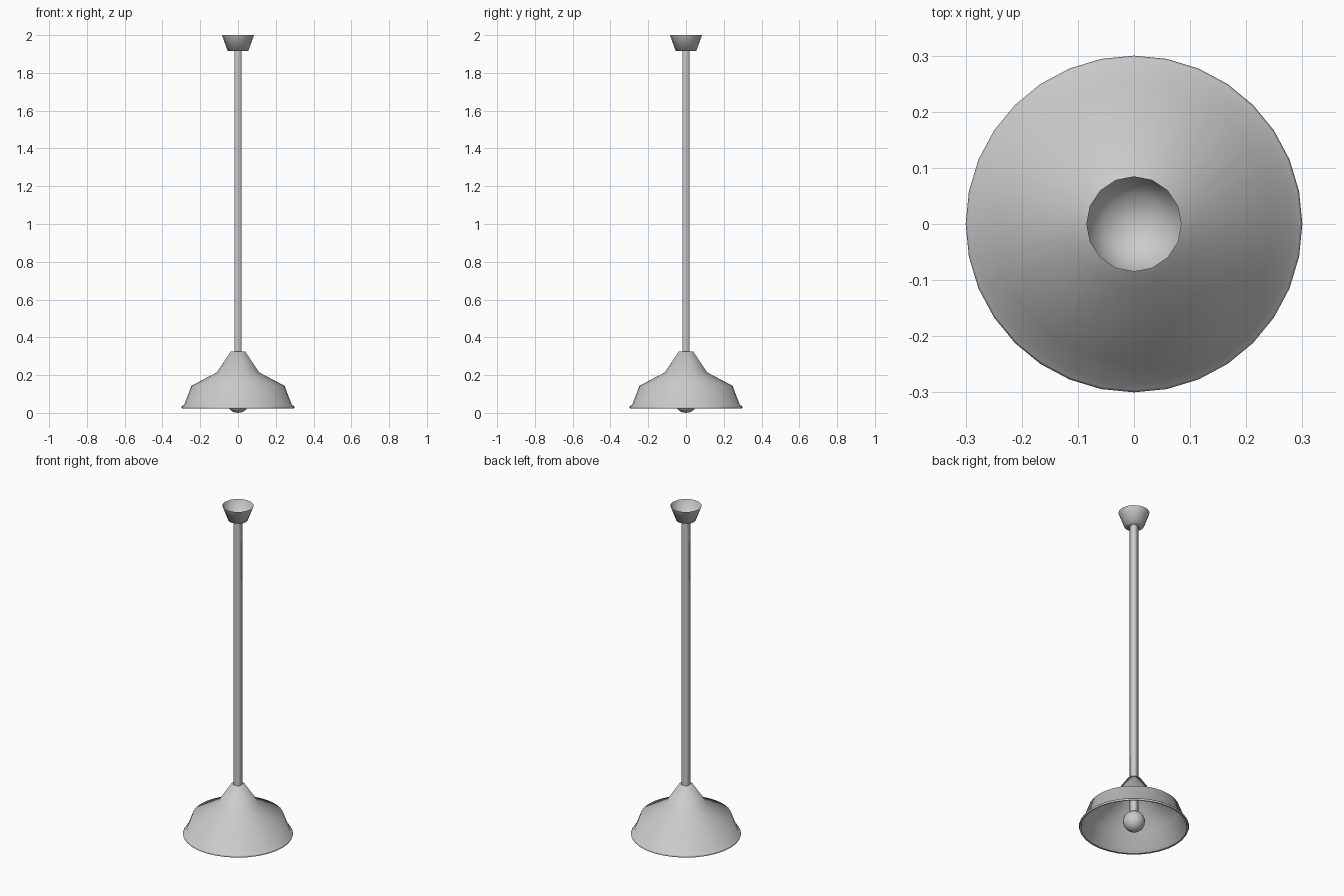
import bpy, bmesh, math

if "Cube" in bpy.data.objects:
    bpy.data.objects.remove(bpy.data.objects["Cube"])


def lathe(name, profile, sides, angle=40, turn=0.0):
    """Revolve (radius, z) points about z; radius 0 makes a pole."""
    bm = bmesh.new()
    rings = []
    for r, z in profile:
        if r == 0:
            rings.append([bm.verts.new((0, 0, z))] * sides)
        else:
            rings.append([bm.verts.new((r * math.cos(turn + math.tau * i / sides),
                                        r * math.sin(turn + math.tau * i / sides), z))
                          for i in range(sides)])
    for a, b in zip(rings, rings[1:]):
        for i in range(sides):
            j = (i + 1) % sides
            bm.faces.new(list(dict.fromkeys((a[i], a[j], b[j], b[i]))))
    bmesh.ops.recalc_face_normals(bm, faces=bm.faces)
    mesh = bpy.data.meshes.new(name)
    bm.to_mesh(mesh)
    bm.free()
    obj = bpy.data.objects.new(name, mesh)
    bpy.context.collection.objects.link(obj)
    bpy.ops.object.select_all(action='DESELECT')
    obj.select_set(True)
    bpy.context.view_layer.objects.active = obj
    bpy.ops.object.shade_smooth_by_angle(angle=math.radians(angle))
    return obj


# Ceiling cup, open at the top
lathe("ceiling_cup", [(0, 1.915), (0.054, 1.915), (0.085, 2.0)], 16, 80)

# Hanging rod, running down into the shade as the bulb neck
lathe("hanging_rod", [(0.025, 0.11), (0.025, 1.916)], 4, 100, math.pi / 4)

# Bell-shaped shade with a small flared lip
lathe("lamp_shade", [(0, 0.325), (0.038, 0.325), (0.111, 0.215), (0.247, 0.143),
                     (0.285, 0.042), (0.296, 0.037), (0.30, 0.031), (0.297, 0.024),
                     (0.288, 0.026)], 32, 60)

# Round bulb
n = 12
lathe("bulb", [(0 if k in (0, n) else 0.06 * math.sin(math.pi * k / n),
                0.064 - 0.06 * math.cos(math.pi * k / n) - 0.004)
               for k in range(n + 1)], 24, 60)
